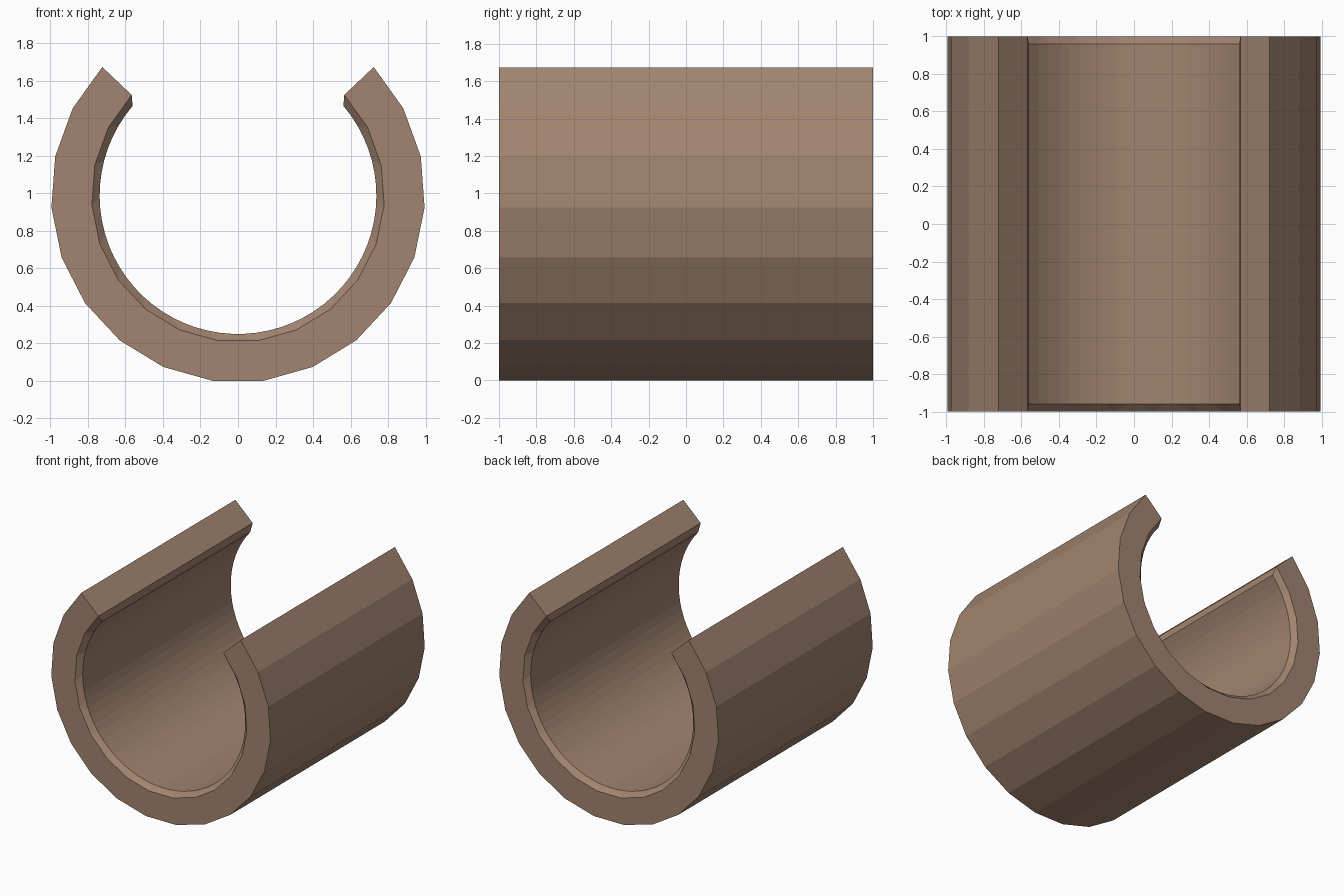
import bpy, bmesh, math

if "Cube" in bpy.data.objects:
    bpy.data.objects.remove(bpy.data.objects["Cube"])

CZ = 0.988          # axis height
SEG = 17            # outer facets
SUB = 3             # inner facets per outer facet

bm = bmesh.new()


def arc(radius, tip_angle, y, n):
    """Open arc of vertices around the y axis, from right tip under to left tip."""
    a0 = math.radians(tip_angle)
    sweep = math.pi + 2 * a0
    return [bm.verts.new((radius * math.cos(a0 - sweep * i / n), y,
                          CZ + radius * math.sin(a0 - sweep * i / n)))
            for i in range(n + 1)]


def strip(a, b):
    for i in range(len(a) - 1):
        bm.faces.new((a[i], a[i + 1], b[i + 1], b[i]))


# Outer wall, rim and inner bore arcs at both ends
outer = [arc(0.997, 43.45, y, SEG) for y in (-1, 1)]
rim = [arc(0.781, 43.45, y, SEG) for y in (-1, 1)]
bore = [arc(0.738, 40.4, y, SEG * SUB) for y in (-0.96, 0.96)]

strip(*outer)
strip(*bore)
for e in (0, 1):
    # flat end face
    strip(outer[e], rim[e])
    # chamfer from the coarse rim to the finer bore
    for i in range(SEG):
        b = bore[e][i * SUB:(i + 1) * SUB + 1]
        r0, r1 = rim[e][i], rim[e][i + 1]
        bm.faces.new((r0, b[0], b[1]))
        bm.faces.new((r0, b[1], b[2], r1))
        bm.faces.new((r1, b[2], b[3]))

# Lips along the open slot
for k in (0, -1):
    bm.faces.new((outer[0][k], rim[0][k], rim[1][k], outer[1][k]))
    bm.faces.new((rim[0][k], bore[0][k], bore[1][k], rim[1][k]))

bmesh.ops.recalc_face_normals(bm, faces=bm.faces)
mesh = bpy.data.meshes.new("open_sleeve")
bm.to_mesh(mesh)
bm.free()

mat = bpy.data.materials.new("tan_brown")
mat.diffuse_color = (0.36, 0.23, 0.16, 1)
mat.use_nodes = True
mat.node_tree.nodes["Principled BSDF"].inputs["Base Color"].default_value = mat.diffuse_color
mesh.materials.append(mat)
sleeve = bpy.data.objects.new("open_sleeve", mesh)
bpy.context.collection.objects.link(sleeve)
